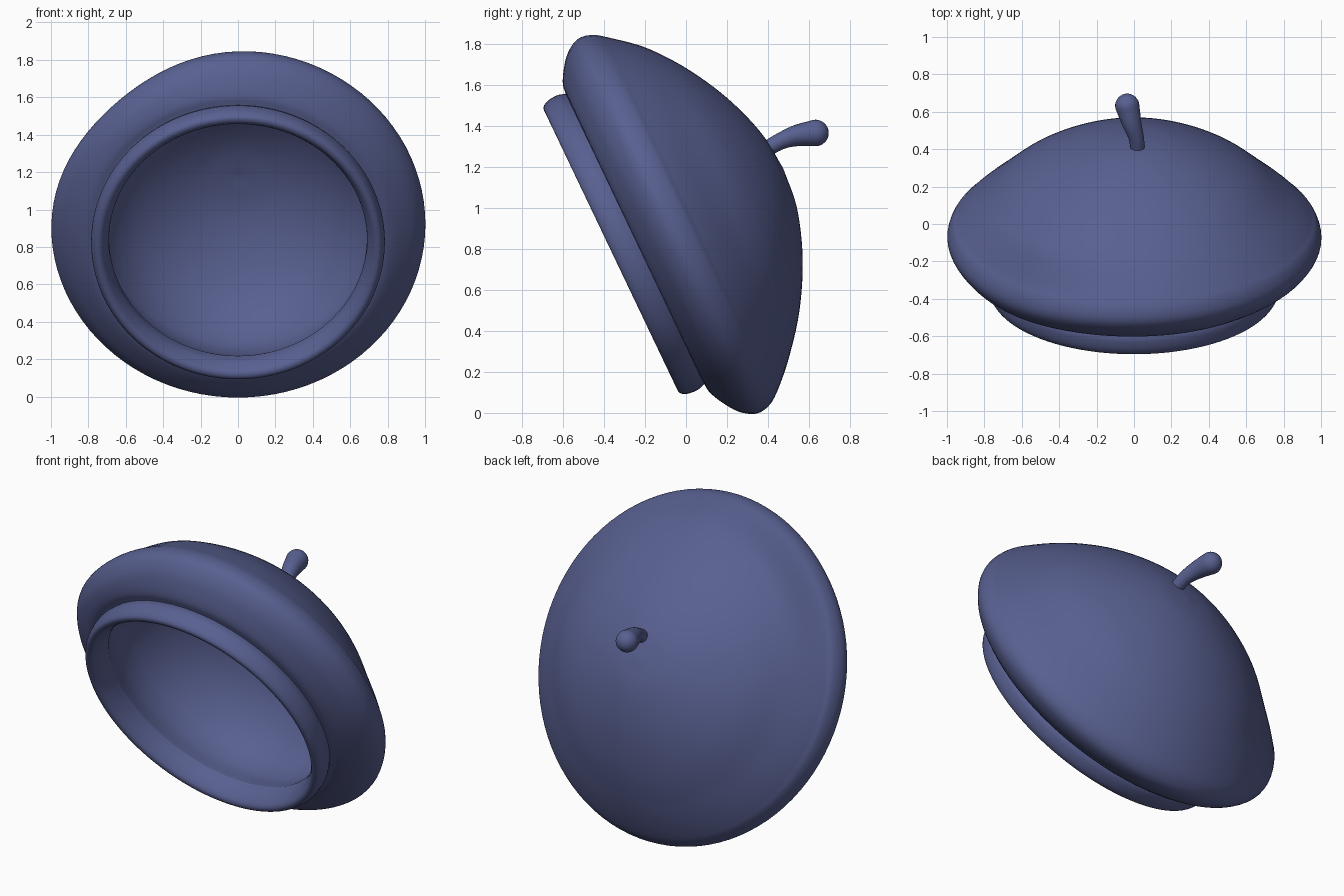
import bpy, bmesh, math
from mathutils import Vector, Matrix

cube = bpy.data.objects.get("Cube")
if cube:
    bpy.data.objects.remove(cube, do_unlink=True)

felt = bpy.data.materials.new("dusty_blue_felt")
felt.use_nodes = True
COLOUR = (0.098, 0.117, 0.28, 1)
felt.diffuse_color = COLOUR
shader = next(n for n in felt.node_tree.nodes if n.type == "BSDF_PRINCIPLED")
shader.inputs["Base Color"].default_value = COLOUR
shader.inputs["Roughness"].default_value = 0.8


def smooth_path(points, steps=6):
    """Catmull-Rom curve through points of any dimension."""
    p = [Vector(q) for q in points]
    p = [2 * p[0] - p[1]] + p + [2 * p[-1] - p[-2]]
    out = []
    for a, b, c, d in zip(p, p[1:], p[2:], p[3:]):
        for k in range(steps):
            t = k / steps
            out.append(0.5 * (2 * b + (c - a) * t + (2 * a - 5 * b + 4 * c - d) * t * t
                              + (3 * b - 3 * c + d - a) * t ** 3))
    return out + [p[-2]]


def loft(name, rings):
    """Skin closed rings of equal length into a smooth surface."""
    bm = bmesh.new()
    rows = [[bm.verts.new(co) for co in ring] for ring in rings]
    n = len(rows[0])
    for lo, hi in zip(rows, rows[1:]):
        for j in range(n):
            k = (j + 1) % n
            bm.faces.new((lo[j], lo[k], hi[k], hi[j]))
    bmesh.ops.remove_doubles(bm, verts=bm.verts, dist=0.0001)
    for f in bm.faces:
        f.smooth = True
    mesh = bpy.data.meshes.new(name)
    bm.to_mesh(mesh)
    bm.free()
    mesh.materials.append(felt)
    obj = bpy.data.objects.new(name, mesh)
    bpy.context.collection.objects.link(obj)
    return obj


# Hat frame: local z runs from the head opening to the crown
TILT = Matrix.Translation((0, -0.3575, 0.7975)) @ Matrix.Rotation(math.radians(-64.5), 4, "X")
SEGMENTS = 96


def hat_ring(r, w):
    """Ring around the hat axis; the brim slumps softly and the sides sag."""
    ring = []
    t = min(max((r - 0.79) / 0.2, 0), 1)
    t = t * t * (3 - 2 * t)
    side_sag = 0.022 * math.exp(-((r - 0.82) / 0.13) ** 2) if w > 0.4 else 0
    for j in range(SEGMENTS):
        a = 2 * math.pi * j / SEGMENTS
        gap = math.remainder(a - math.radians(225), 2 * math.pi)
        slump = math.exp(-(gap / 0.55) ** 2) * t
        rr = r * (1 - 0.033 * slump)
        ring.append(TILT @ Vector((0.985 * rr * math.cos(a), rr * math.sin(a) + 0.01 * t,
                                   w - 0.04 * slump - side_sag * math.cos(a) ** 2)))
    return ring


def revolve(name, profile):
    return loft(name, [hat_ring(max(r, 0), w) for r, w in smooth_path(profile)])


# Outer crown, from the band seam to the apex
revolve("crown", [(0.785, 0.12), (0.835, 0.128), (0.9, 0.162), (0.97, 0.215), (1.014, 0.285),
                  (1.008, 0.355), (0.96, 0.428), (0.83, 0.563), (0.65, 0.702),
                  (0.43, 0.822), (0.2, 0.9), (0, 0.922)])

# Inner lining, from the apex down to the lip of the opening
revolve("lining", [(0, 0.865), (0.2, 0.843), (0.4, 0.772), (0.57, 0.665), (0.69, 0.53),
                   (0.755, 0.38), (0.75, 0.24), (0.7, 0.12)])

# Rounded head band
revolve("band", [(0.7, 0.12), (0.705, 0.06), (0.735, 0.0), (0.77, -0.008),
                 (0.792, 0.025), (0.797, 0.08), (0.785, 0.12)])

# Stalk: x, y, z, radius along a bent path, ending in a rounded bulb
path = smooth_path([(0.022, 0.37, 1.275, 0.038), (0.012, 0.46, 1.326, 0.041),
                    (-0.012, 0.54, 1.354, 0.052), (-0.036, 0.632, 1.367, 0.065)])
centres = [Vector(p[:3]) for p in path]
radii = [p[3] for p in path]
end_dir = (centres[-1] - centres[-2]).normalized()
tip, bulb = centres[-1].copy(), radii[-1]
for k in range(1, 9):
    a = k / 8 * math.pi / 2
    centres.append(tip + end_dir * bulb * math.sin(a))
    radii.append(bulb * math.cos(a))

rings = []
for i, (c, r) in enumerate(zip(centres, radii)):
    d = (centres[min(i + 1, len(centres) - 1)] - centres[max(i - 1, 0)]).normalized()
    u = d.cross(Vector((1, 0, 0))).normalized()
    v = d.cross(u)
    rings.append([c + r * (u * math.cos(2 * math.pi * j / 24) + v * math.sin(2 * math.pi * j / 24))
                  for j in range(24)])
loft("stalk", rings)
